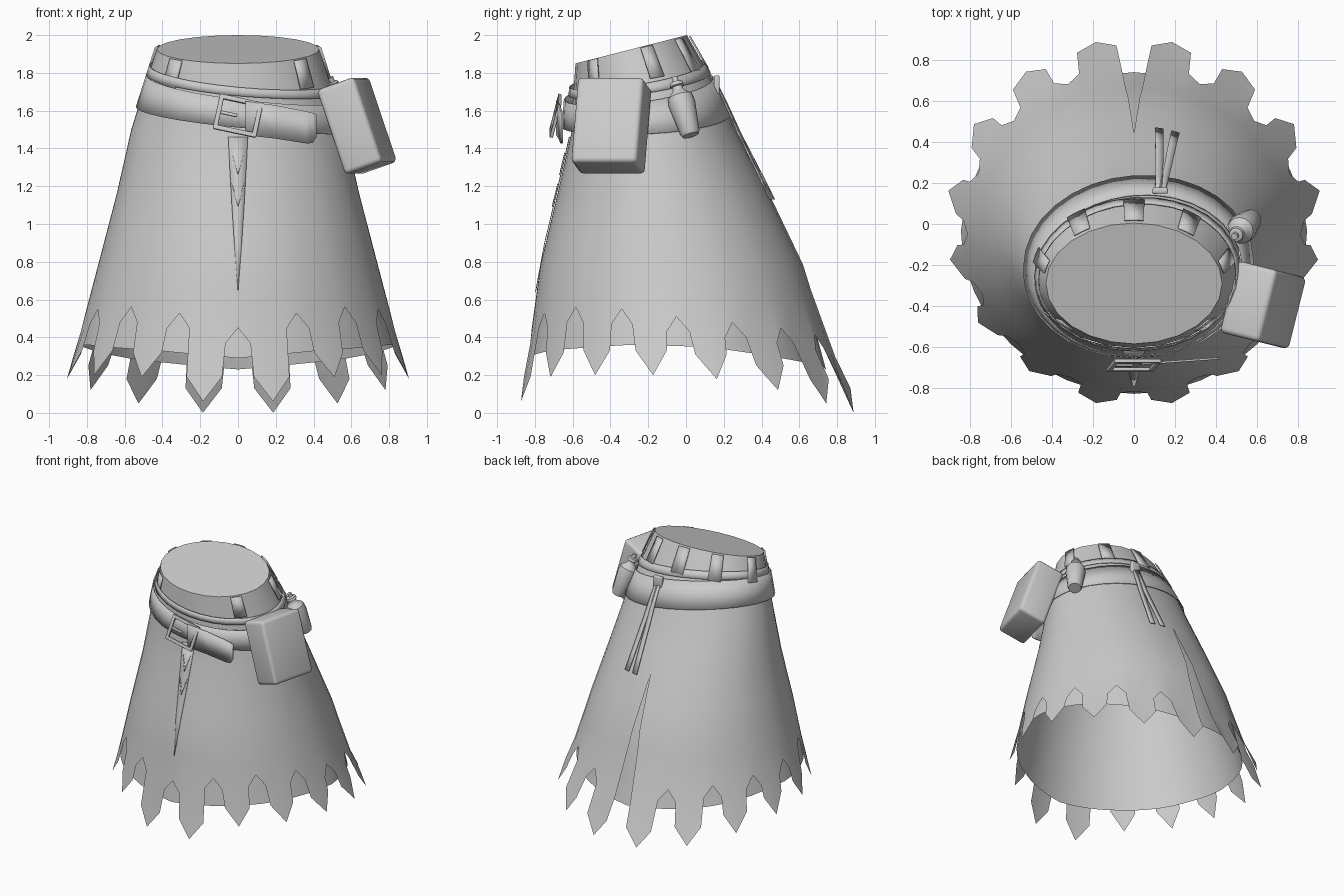
import bpy, bmesh, math
from mathutils import Vector, Matrix

if "Cube" in bpy.data.objects:
    bpy.data.objects.remove(bpy.data.objects["Cube"])

cloth = bpy.data.materials.new("plain_grey")
cloth.diffuse_color = (0.6, 0.6, 0.6, 1)
cloth.use_nodes = True
cloth.node_tree.nodes["Principled BSDF"].inputs["Base Color"].default_value = cloth.diffuse_color

# Cone sections: height, half width, centre y, half depth, tilt towards the back
SECTIONS = [(0, .955, 0, .905, 0), (.15, .935, 0, .87, 0), (.34, .86, -.03, .80, 0),
            (.5, .815, -.05, .76, 0), (.785, .74, -.075, .695, 0), (1.16, .642, -.12, .56, 0),
            (1.5, .565, -.18, .43, .03), (1.63, .525, -.21, .395, .055),
            (1.925, .43, -.29, .295, .075)]


def lerp(table, v):
    """Interpolate rows of a table keyed by their first entry."""
    v = max(table[0][0], min(table[-1][0], v))
    for a, b in zip(table, table[1:]):
        if v <= b[0]:
            f = (v - a[0]) / (b[0] - a[0])
            return [p + (q - p) * f for p, q in zip(a[1:], b[1:])]


def surf(deg, z, off=0.0):
    """Point on the skirt cone, off units outside it."""
    t = math.radians(deg)
    rx, cy, ry, k = lerp(SECTIONS, z)
    return Vector(((rx + off) * math.cos(t), cy + (ry + off) * math.sin(t), z + k * math.sin(t)))


def finish(name, bm, angle=35):
    bmesh.ops.remove_doubles(bm, verts=bm.verts, dist=0.0004)
    me = bpy.data.meshes.new(name)
    bm.to_mesh(me)
    bm.free()
    me.materials.append(cloth)
    ob = bpy.data.objects.new(name, me)
    bpy.context.collection.objects.link(ob)
    bpy.ops.object.select_all(action='DESELECT')
    ob.select_set(True)
    bpy.context.view_layer.objects.active = ob
    bpy.ops.object.shade_smooth_by_angle(angle=math.radians(angle))
    return ob


def quad(bm, pts):
    bm.faces.new([bm.verts.new(p) for p in pts])


def sheet(name, rows, thick=0.0):
    """Skin a grid of points, optionally thickened."""
    bm = bmesh.new()
    grid = [[bm.verts.new(p) for p in r] for r in rows]
    for a, b in zip(grid, grid[1:]):
        for i in range(len(a) - 1):
            bm.faces.new((a[i], b[i], b[i + 1], a[i + 1]))
    ob = finish(name, bm)
    if thick:
        m = ob.modifiers.new("thickness", 'SOLIDIFY')
        m.thickness, m.offset = thick, 0
    return ob


def box(name, size, matrix, bevel):
    bm = bmesh.new()
    bmesh.ops.create_cube(bm, size=1, matrix=matrix @ Matrix.Diagonal((*size, 1)))
    bmesh.ops.bevel(bm, geom=bm.edges[:], offset=bevel, segments=3, profile=.5, affect='EDGES')
    return finish(name, bm, 50)


# Outer skirt: sixteen pointed teeth between peaked notches, slit at the back
PEAK = [(-90, .45), (-67, .53), (-45, .56), (-22, .55), (0, .51), (22, .48), (45, .45), (90, .38)]
TIP = [(-79, .06), (-56, .19), (-34, .2), (-11, .2), (11, .18), (34, .12), (56, .05), (79, 0)]
SLIT_TOP, STEP = 1.16, 22.5


def fold(deg):
    """Angle mirrored into -90..90."""
    return math.degrees(math.asin(math.sin(math.radians(deg))))


bm = bmesh.new()
for i in range(16):
    for side in (1, -1):
        notch = i * STEP + 90
        mid = notch + side * STEP / 2
        slit = i == 0
        peak, = lerp(PEAK, fold(notch))
        tip, = lerp(TIP, fold(mid))
        low = peak - .08
        mid_low = lerp(PEAK, fold(mid))[0] - .08

        def edge(z):
            w = max(0, min(1, (SLIT_TOP - z) / .75)) if slit else 1
            return notch + side * 4.4 * w

        rows = [[surf(notch, z), surf(edge(z), z), surf(mid, z)]
                for z in (1.63, 1.5, 1.33, SLIT_TOP, .97, .785, .65)]
        rows.append([surf(notch, peak), surf(edge(low), low), surf(mid, mid_low)])
        for a, b in zip(rows, rows[1:]):
            for j in ((1,) if slit else (0, 1)):
                q = (a[j], a[j + 1], b[j + 1], b[j])
                quad(bm, q if side < 0 else q[::-1])
        q = (rows[-1][1], rows[-1][2], surf(mid, tip), surf(mid - side * 6, tip + .13))
        quad(bm, q if side < 0 else q[::-1])
finish("skirt", bm, 60)

# Plain underskirt, hanging straighter at the back
HEM = [(-90, .29), (-60, .33), (-20, .36), (10, .35), (50, .28), (90, .23)]
angles = [i * 7.5 for i in range(49)]


def under(a, z, tuck):
    return surf(a, z, -.012 - tuck * max(0, math.sin(math.radians(a))))


sheet("underskirt", [[under(a, z, t) for a in angles]
                     for z, t in ((1.4, 0), (1.16, 0), (.785, 0), (.5, .03))]
      + [[under(a, lerp(HEM, fold(a))[0], .075) for a in angles]], 0)

# Waistband and closed top
ring = [i * 15 for i in range(25)]
sheet("waistband", [[surf(a, z) for a in ring] for z in (1.925, 1.63)])
bm = bmesh.new()
bm.faces.new([bm.verts.new(surf(a, 1.925)) for a in ring[:-1]])
finish("waist_cap", bm)

# Belt loops on the waistband
for a in (90, 55, 125, 15, 165, -42, 222):
    sheet("belt_loop", [[surf(a + d, z, .012) for d in (-6, 0, 6)] for z in (1.92, 1.76)], .008)


# Wide belt and narrow strap, both sloping down to one side and loose at the front
def band(name, z, half, off, loose, slope, n=32):
    cols = [360 * i / n for i in range(n + 1)]
    return sheet(name, [[surf(a, z + s * half - slope * math.cos(math.radians(a)),
                              off + loose * max(0, -math.sin(math.radians(a))))
                         for a in cols] for s in (1, 0, -1)], .006)


band("belt", 1.635, .085, .01, .035, .072)
band("thin_strap", 1.765, .025, .01, .012, .05)

# Free end of the belt: a straight strap with a cut tip
STRAP = [(.04, 1.56, .09), (.2, 1.54, .088), (.36, 1.512, .085), (.395, 1.508, .08), (.415, 1.52, .06)]
sheet("belt_end", [[(x, -.685 + .07 * x, z + s * h) for x, z, h in STRAP] for s in (1, -1)], .01)

# Buckle frame and prong
turn = Matrix.Translation((0, -.69, 1.573)) @ Matrix.Rotation(math.radians(12), 4, 'Y') \
    @ Matrix.Rotation(math.radians(-14), 4, 'X')
for s in (-1, 1):
    box("buckle_bar", (.23, .018, .025), turn @ Matrix.Translation((0, 0, s * .085)), .004)
    box("buckle_side", (.025, .018, .19), turn @ Matrix.Translation((s * .105, 0, 0)), .004)
box("buckle_prong", (.09, .012, .018), turn @ Matrix.Translation((-.05, 0, 0)), .003)

# Front placket: narrow tapering insert with lacing
sheet("front_placket", [[surf(-90 + d * (z - .635) / .82, z, .006) for d in (-5, 0, 5)]
                        for z in (1.49, 1.3, 1.1, .9, .64)], .004)
for z in (1.4, 1.22):
    sheet("lacing", [[surf(-93, z, .012), surf(-90, z - .1, .012), surf(-87, z, .012)],
                     [surf(-92.5, z - .03, .012), surf(-90, z - .13, .012),
                      surf(-87.5, z - .03, .012)]], .004)

# Two ribbons hanging from a loop at the back
for drift in (-1, 1):
    rows = []
    for k in range(6):
        z = 1.68 - k * .11
        a = 76 + drift * (1 + .5 * k)
        rows.append([surf(a + 1.8, z, .022), surf(a - 1.8, z, .022)])
    sheet("back_ribbon", rows, .006)
box("ribbon_loop", (.075, .03, .1), Matrix.Translation(surf(76, 1.68, .02)), .008)

# Pouch hanging at the right hip
pouch = Matrix.Translation((.63, -.395, 1.52)) @ Matrix.Rotation(math.radians(-14), 4, 'Z') \
    @ Matrix.Rotation(math.radians(-19), 4, 'Y')
box("pouch", (.215, .36, .475), pouch, .025)

# Small bottle, lathed around a leaning axis
profile = [(0, 0), (.045, 0), (.052, .015), (.072, .18), (.066, .22), (.035, .25),
           (.028, .26), (.028, .275), (.038, .28), (.034, .3), (.016, .305), (.016, .33), (0, .33)]
base, top = Vector((.575, .025, 1.47)), Vector((.49, -.06, 1.775))
lean = Vector((0, 0, 1)).rotation_difference(top - base)
bm = bmesh.new()
N = 16
for (r0, h0), (r1, h1) in zip(profile, profile[1:]):
    for i in range(N):
        t0, t1 = 2 * math.pi * i / N, 2 * math.pi * (i + 1) / N
        pts = []
        for r, h, t in ((r0, h0, t0), (r0, h0, t1), (r1, h1, t1), (r1, h1, t0)):
            p = base + lean @ Vector((r * math.cos(t), r * math.sin(t), h))
            if not any((p - o).length < 1e-6 for o in pts):
                pts.append(p)
        quad(bm, pts)
finish("bottle", bm)
